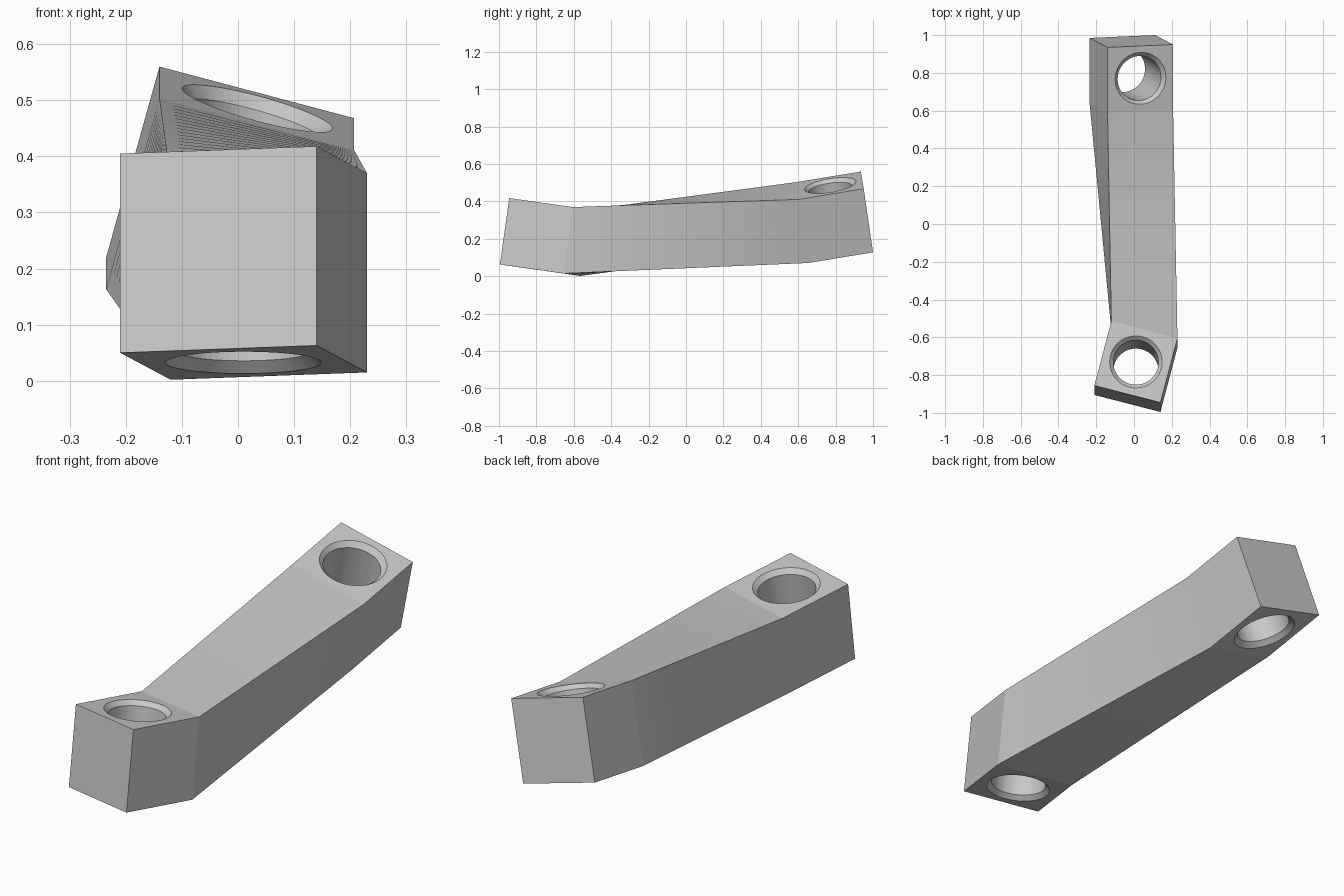
import bpy
import bmesh
import math
from mathutils import Vector

cube = bpy.data.objects.get("Cube")
if cube:
    bpy.data.objects.remove(cube, do_unlink=True)

grey = bpy.data.materials.new("plain grey")
grey.use_nodes = True
colour = (0.58, 0.58, 0.58, 1)
grey.diffuse_color = colour
grey.node_tree.nodes["Principled BSDF"].inputs["Base Color"].default_value = colour

RIM, CHAMFER = 0.139, 0.02
BAR_STEPS, HOLE_SIDES = 24, 64


def section(corner, across, down):
    """Four corners of a cross-section: top left, top right, bottom right, bottom left."""
    c, a, d = Vector(corner), Vector(across), Vector(down)
    return [c, c + a, c + a + d, c + d]


def shifted(quad, offset):
    return [p + Vector(offset) for p in quad]


def loft(name, rings, sharp_rings=()):
    """Skin closed rings into a capped solid, keeping the chosen rings as hard edges."""
    bm = bmesh.new()
    loops = [[bm.verts.new(p) for p in ring] for ring in rings]
    n = len(loops[0])
    for a, b in zip(loops, loops[1:]):
        for i in range(n):
            j = (i + 1) % n
            bm.faces.new((a[i], a[j], b[j], b[i]))
    bm.faces.new(loops[0])
    bm.faces.new(loops[-1])
    for k in sharp_rings:
        for i in range(n):
            bm.edges.get((loops[k][i], loops[k][(i + 1) % n])).smooth = False
    bmesh.ops.recalc_face_normals(bm, faces=bm.faces[:])
    mesh = bpy.data.meshes.new(name)
    bm.to_mesh(mesh)
    bm.free()
    mesh.materials.append(grey)
    obj = bpy.data.objects.new(name, mesh)
    bpy.context.collection.objects.link(obj)
    return obj


def hole_cutter(name, near, far):
    """Round cutter through a block, flared at both ends for the chamfers."""
    top = sum(near[:2] + far[:2], Vector()) / 4
    bottom = sum(near[2:] + far[2:], Vector()) / 4
    axis = (bottom - top).normalized()
    u = axis.orthogonal().normalized()
    v = axis.cross(u)
    depth = (bottom - top).length
    rings = []
    for t, r in ((-CHAMFER, RIM + CHAMFER), (CHAMFER, RIM - CHAMFER),
                 (depth - CHAMFER, RIM - CHAMFER), (depth + CHAMFER, RIM + CHAMFER)):
        turns = [math.tau * i / HOLE_SIDES for i in range(HOLE_SIDES)]
        rings.append([top + axis * t + r * (u * math.cos(a) + v * math.sin(a)) for a in turns])
    cutter = loft(name, rings)
    cutter.hide_render = True
    return cutter


# Cross-sections of the two end blocks
front_end = section((-0.21, -0.855, 0.405), (0.35, -0.09, 0.013), (0, -0.05, -0.355))
front_inner = shifted(front_end, (0.09, 0.34, -0.048))
back_end = section((-0.14, 0.935, 0.56), (0.347, 0.015, -0.092), (-0.095, 0.05, -0.34))
back_inner = shifted(back_end, (0, -0.347, -0.057))

# Twisting bar blended between the blocks
bar = [[a.lerp(b, k / BAR_STEPS) for a, b in zip(front_inner, back_inner)]
       for k in range(BAR_STEPS + 1)]
arm = loft("twisted_arm", [front_end] + bar + [back_end], (1, BAR_STEPS + 1))

# Chamfered through holes
bpy.context.view_layer.objects.active = arm
for name, near, far in (("front_hole_cutter", front_end, front_inner),
                        ("back_hole_cutter", back_inner, back_end)):
    cutter = hole_cutter(name, near, far)
    mod = arm.modifiers.new(name, "BOOLEAN")
    mod.operation = "DIFFERENCE"
    mod.solver = "EXACT"
    mod.object = cutter
    bpy.ops.object.modifier_apply(modifier=mod.name)
    bpy.data.objects.remove(cutter, do_unlink=True)

# Smooth bores and twist, hard corners
for obj in bpy.context.selected_objects:
    obj.select_set(False)
arm.select_set(True)
bpy.ops.object.shade_smooth_by_angle(angle=math.radians(10), keep_sharp_edges=True)
